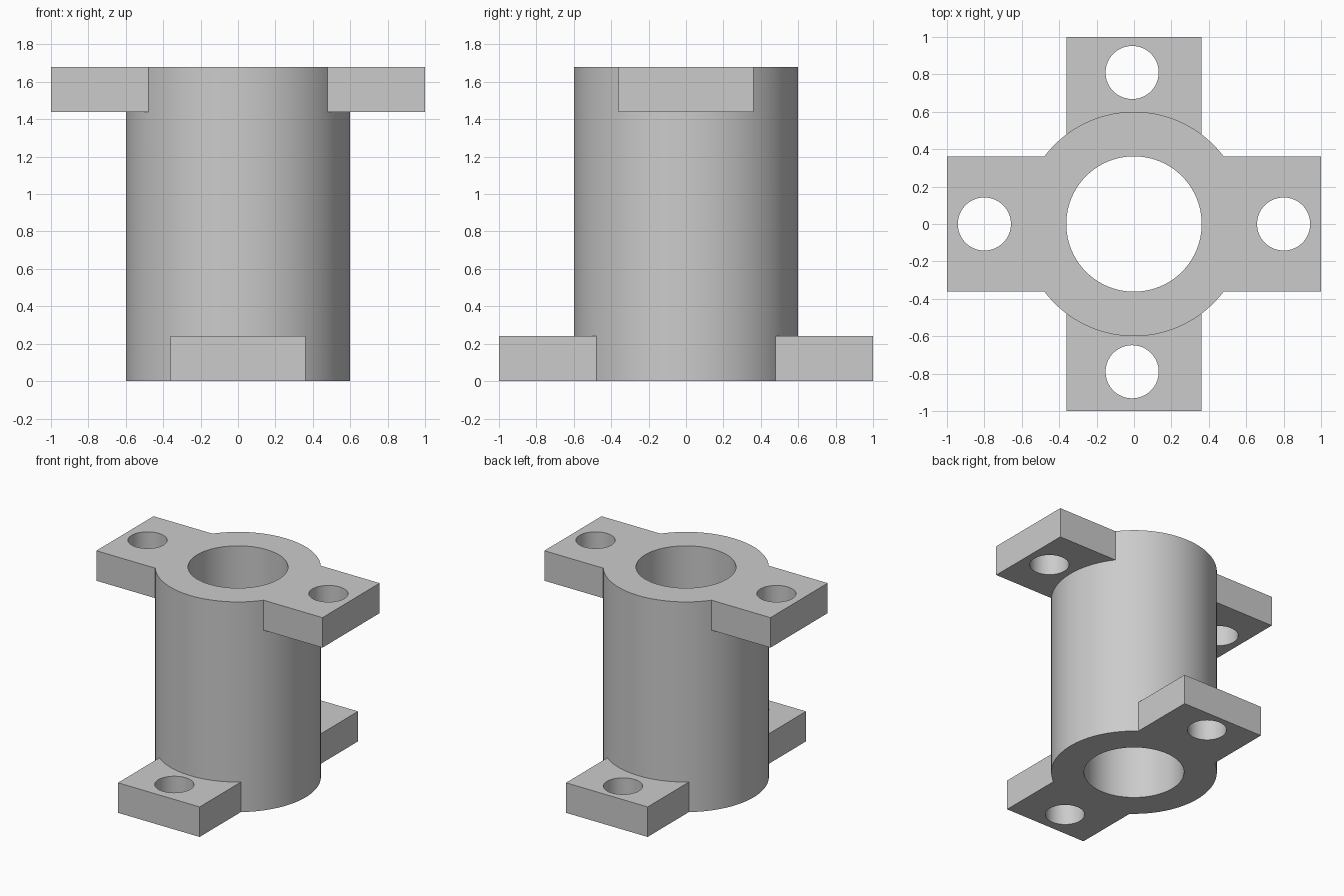
import bpy
import math

cube = bpy.data.objects.get("Cube")
if cube:
    bpy.data.objects.remove(cube, do_unlink=True)

HEIGHT = 1.68
OUTER, BORE, BOLT = 0.6, 0.362, 0.142
HALF_WIDTH, THICK, REACH = 0.361, 0.24, 1.0

grey = bpy.data.materials.new("plain_grey")
grey.use_nodes = True
colour = (0.6, 0.6, 0.6, 1)
grey.diffuse_color = colour
grey.node_tree.nodes["Principled BSDF"].inputs["Base Color"].default_value = colour


def cylinder(name, radius, x, y, z0, z1, sides):
    bpy.ops.mesh.primitive_cylinder_add(vertices=sides, radius=radius, depth=z1 - z0,
                                        location=(x, y, (z0 + z1) / 2))
    bpy.context.object.name = name
    return bpy.context.object


def block(name, size_x, size_y, z0):
    bpy.ops.mesh.primitive_cube_add(size=1, location=(0, 0, z0 + THICK / 2))
    obj = bpy.context.object
    obj.name = name
    obj.scale = (size_x, size_y, THICK)
    bpy.ops.object.transform_apply(location=False, rotation=False)
    return obj


def combine(target, tool, operation):
    """Apply one boolean and discard its tool."""
    tool.hide_render = True
    mod = target.modifiers.new(operation.lower(), "BOOLEAN")
    mod.operation, mod.solver, mod.object = operation, "EXACT", tool
    bpy.ops.object.select_all(action="DESELECT")
    target.select_set(True)
    bpy.context.view_layer.objects.active = target
    bpy.ops.object.modifier_apply(modifier=mod.name)
    bpy.data.objects.remove(tool, do_unlink=True)


# Barrel with crossed mounting ears at its two ends
body = cylinder("flanged_sleeve", OUTER, 0, 0, 0, HEIGHT, 128)
combine(body, block("lower_ears", 2 * HALF_WIDTH, 2 * REACH, 0), "UNION")
combine(body, block("upper_ears", 2 * REACH, 2 * HALF_WIDTH, HEIGHT - THICK), "UNION")

# Through bore
combine(body, cylinder("bore_cutter", BORE, 0, 0, -0.1, HEIGHT + 0.1, 96), "DIFFERENCE")

# Bolt holes, one per ear
for x, y, z in ((-0.8, 0, HEIGHT - THICK), (0.8, 0, HEIGHT - THICK),
                (-0.01, 0.81, 0), (-0.01, -0.79, 0)):
    hole = cylinder("bolt_cutter", BOLT, x, y, z - 0.1, z + THICK + 0.1, 64)
    combine(body, hole, "DIFFERENCE")

body.data.materials.clear()
body.data.materials.append(grey)
bpy.ops.object.shade_smooth_by_angle(angle=math.radians(30))
